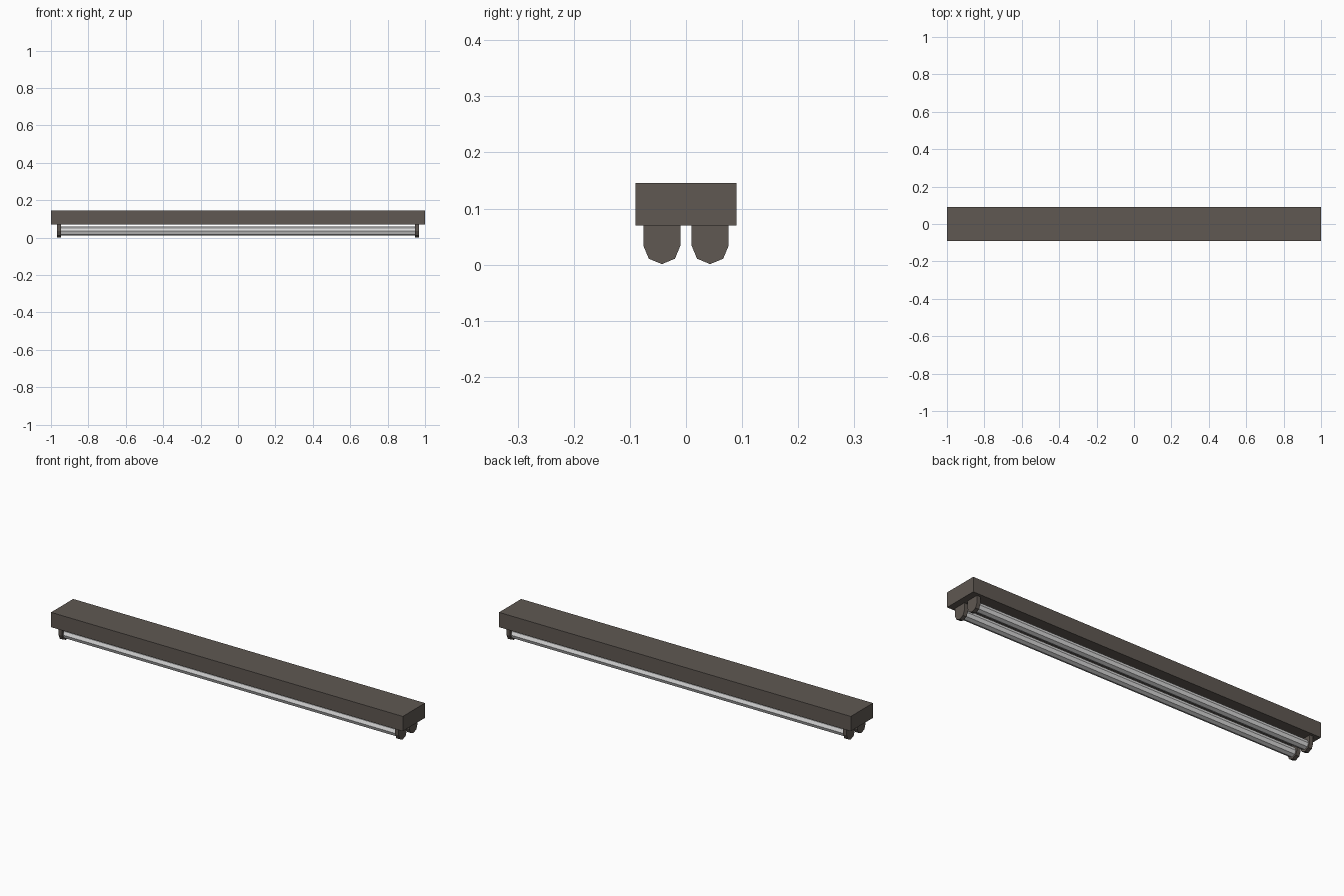
import bpy
import bmesh
import math

if "Cube" in bpy.data.objects:
    bpy.data.objects.remove(bpy.data.objects["Cube"])


def material(name, rgb):
    m = bpy.data.materials.new(name)
    m.diffuse_color = (*rgb, 1.0)
    m.use_nodes = True
    m.node_tree.nodes["Principled BSDF"].inputs["Base Color"].default_value = m.diffuse_color
    return m


metal = material("dark warm grey metal", (0.115, 0.098, 0.085))
glass = material("pale grey tube", (0.70, 0.70, 0.70))


def extrude_x(name, profile, x0, x1, mat):
    """Closed prism: a (y, z) profile swept along x."""
    bm = bmesh.new()
    face = bm.faces.new([bm.verts.new((x0, y, z)) for y, z in profile])
    out = bmesh.ops.extrude_face_region(bm, geom=[face])
    verts = [v for v in out["geom"] if isinstance(v, bmesh.types.BMVert)]
    bmesh.ops.translate(bm, verts=verts, vec=(x1 - x0, 0, 0))
    bmesh.ops.recalc_face_normals(bm, faces=bm.faces)
    mesh = bpy.data.meshes.new(name)
    bm.to_mesh(mesh)
    bm.free()
    mesh.materials.append(mat)
    obj = bpy.data.objects.new(name, mesh)
    bpy.context.collection.objects.link(obj)
    return obj


def arc(cy, cz, r, first, last):
    """Points of an octagon, by corner number."""
    return [(cy + r * math.cos(k * math.pi / 4), cz + r * math.sin(k * math.pi / 4))
            for k in range(first, last + 1)]


BASE, TOP, AXIS = 0.07, 0.146, 0.034

# Ceiling housing
extrude_x("housing", [(-0.09, BASE), (0.09, BASE), (0.09, TOP), (-0.09, TOP)],
          -1.0, 1.0, metal)

for row, y in (("front", -0.043), ("back", 0.043)):
    # Octagonal lamp tube
    extrude_x(row + "_tube", arc(y, AXIS, 0.024, 0, 7), -0.95, 0.95, glass)
    # Lamp holders: half octagon below, straight sides up to the housing
    holder = arc(y, AXIS, 0.033, 4, 8) + [(y + 0.033, BASE), (y - 0.033, BASE)]
    for side, x in (("left", -0.967), ("right", 0.947)):
        extrude_x(f"{row}_{side}_holder", holder, x, x + 0.02, metal)
